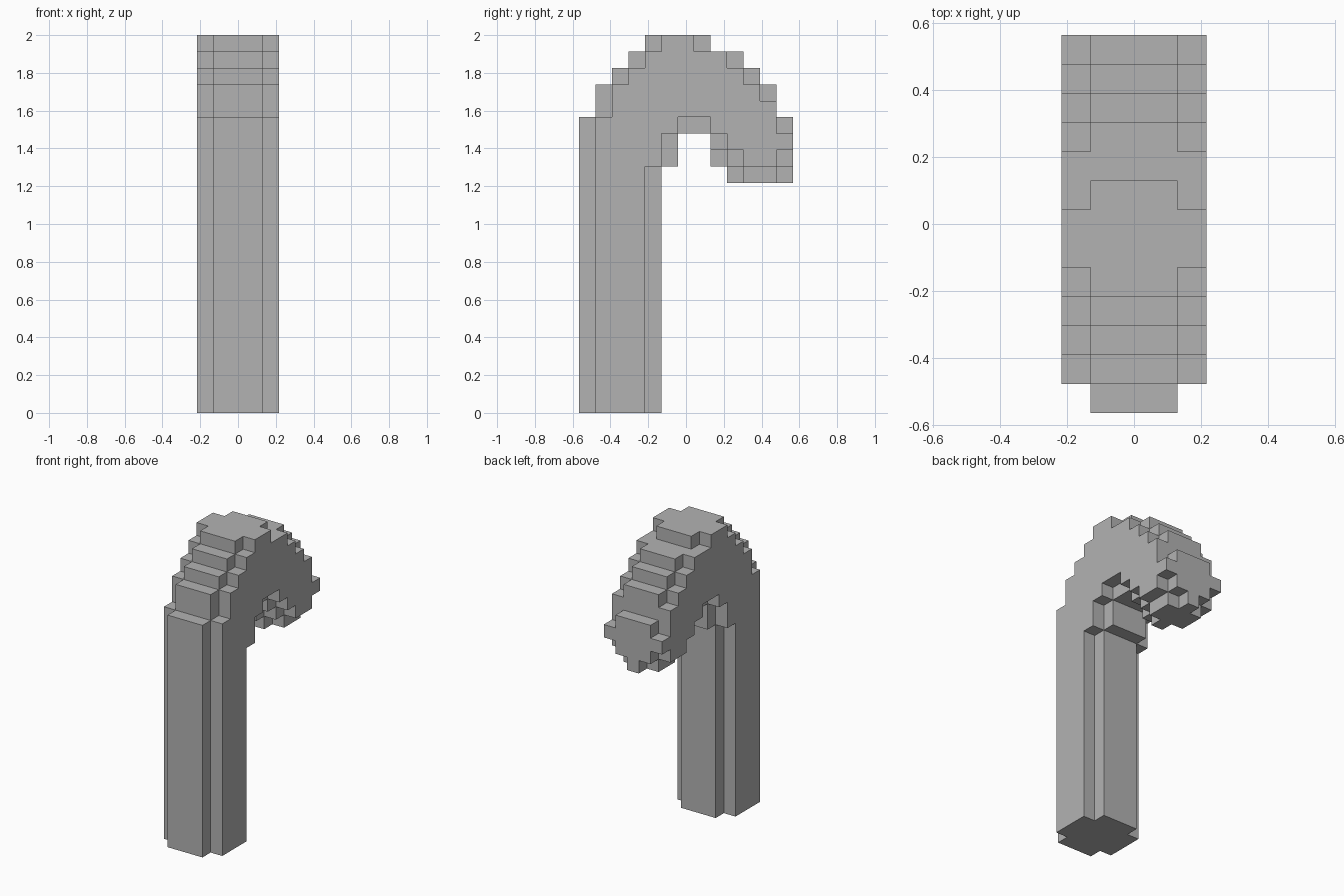
import bpy
import bmesh
from mathutils import Vector

cube = bpy.data.objects.get("Cube")
if cube:
    bpy.data.objects.remove(cube, do_unlink=True)

UNIT = 2 / 23                    # edge of one block
CENTRE = Vector((2.5, 6.5, 0))   # block-grid point that sits at the origin

grey = bpy.data.materials.new("mid_grey")
grey.use_nodes = True
COLOUR = (0.45, 0.45, 0.45, 1)
grey.diffuse_color = COLOUR
grey.node_tree.nodes["Principled BSDF"].inputs["Base Color"].default_value = COLOUR

cells = set()


def fill(xs, ys, bottom, top):
    """Fill a box of grid cells."""
    cells.update((x, y, z) for x in xs for y in ys for z in range(bottom, top))


INNER, OUTER, MIDDLE = (1, 2, 3), (0, 4), (2,)

# Post: square column with notched corners
fill(INNER, range(0, 5), 0, 18)
fill(OUTER, range(1, 4), 0, 18)

# Arch: wide core, stepping from front to back (bottom, top)
core = [(15, 18), (15, 20), (15, 21), (15, 22), (15, 23), (15, 23), (17, 23),
        (17, 23), (16, 22), (15, 22), (15, 21), (15, 20), (15, 18)]
for y, (bottom, top) in enumerate(core):
    fill(INNER, [y], bottom, top)

# Arch: side layers, one step smaller
sides = [(15, 18), (15, 20), (15, 21), (15, 22), (17, 23), (18, 23),
         (18, 22), (17, 22), (16, 21), (15, 20), (15, 19), (16, 17)]
for y, (bottom, top) in enumerate(sides, start=1):
    fill(OUTER, [y], bottom, top)

# Rounded underside of the hanging end
fill(INNER, (10, 11), 14, 15)
fill(MIDDLE, range(9, 13), 14, 15)
fill(MIDDLE, [8], 15, 16)

# Skin the filled cells with only their exposed faces
bm = bmesh.new()
for cell in sorted(cells):
    mid = Vector(cell) + Vector((0.5, 0.5, 0.5))
    for axis in range(3):
        for sign in (-1, 1):
            n = Vector((0, 0, 0))
            n[axis] = sign
            if tuple(int(c + d) for c, d in zip(cell, n)) in cells:
                continue
            u = Vector((0, 0, 0))
            u[(axis + 1) % 3] = 0.5
            v = n.cross(u)
            corners = [mid + n / 2 + a * u + b * v
                       for a, b in ((-1, -1), (1, -1), (1, 1), (-1, 1))]
            bm.faces.new([bm.verts.new((c - CENTRE) * UNIT) for c in corners])
bmesh.ops.remove_doubles(bm, verts=bm.verts, dist=UNIT / 100)
bmesh.ops.dissolve_limit(bm, angle_limit=0.01, verts=bm.verts, edges=bm.edges)

mesh = bpy.data.meshes.new("hooked_post")
bm.to_mesh(mesh)
bm.free()
mesh.materials.append(grey)
bpy.context.collection.objects.link(bpy.data.objects.new("hooked_post", mesh))
